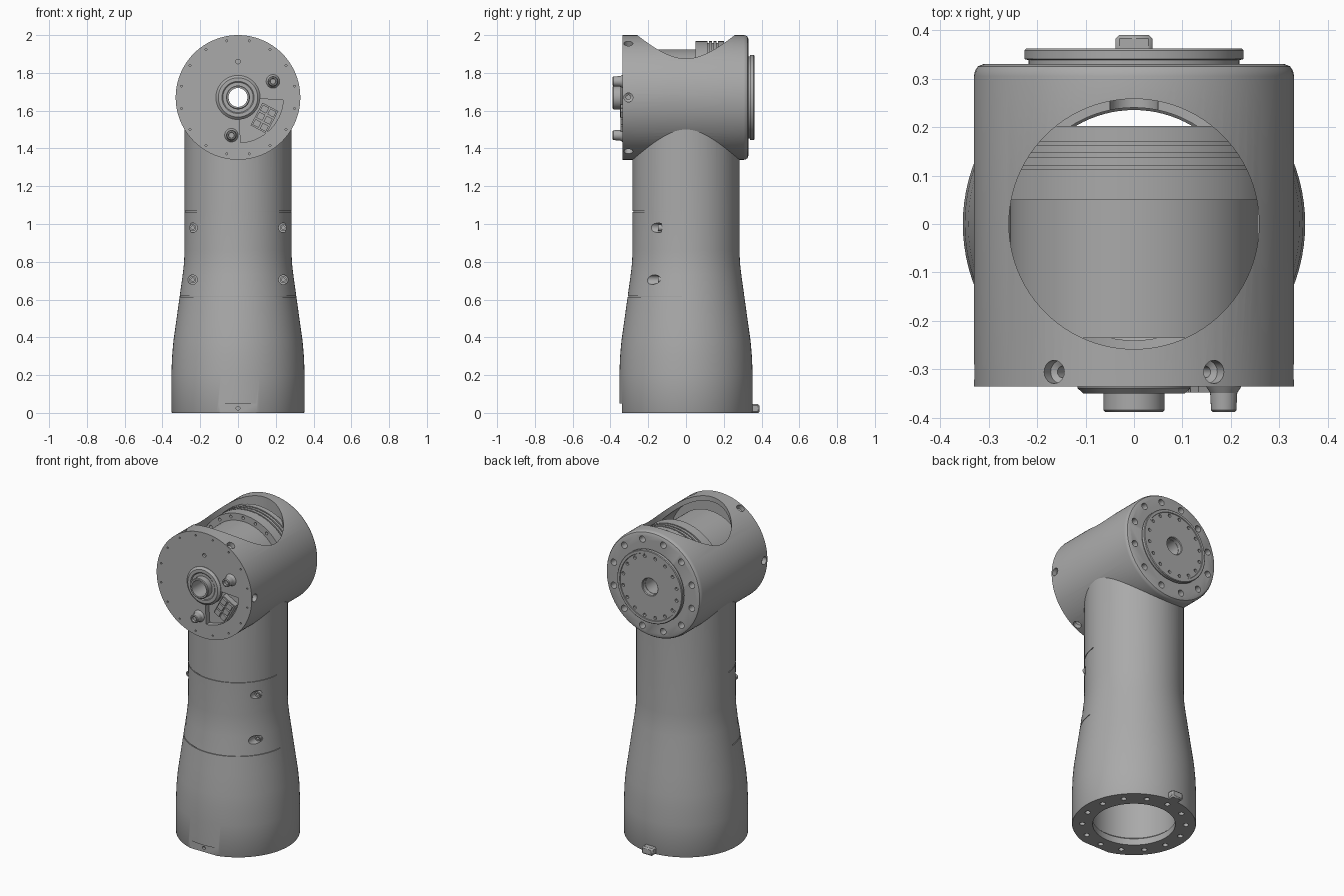
import bpy, bmesh, math
from mathutils import Matrix, Vector

cube = bpy.data.objects.get("Cube")
if cube:
    bpy.data.objects.remove(cube, do_unlink=True)

HEAD_Z = 1.67
UP = Matrix.Identity(4)
HEAD = Matrix.Translation((0, 0, HEAD_Z)) @ Matrix.Rotation(-math.pi / 2, 4, 'X')  # local z runs to the back

grey = bpy.data.materials.new("machined grey")
grey.use_nodes = True
grey.diffuse_color = (0.4, 0.4, 0.4, 1)
grey.node_tree.nodes["Principled BSDF"].inputs["Base Color"].default_value = (0.4, 0.4, 0.4, 1)


def finish(name, bm):
    bmesh.ops.recalc_face_normals(bm, faces=bm.faces)
    mesh = bpy.data.meshes.new(name)
    bm.to_mesh(mesh)
    bm.free()
    mesh.materials.append(grey)
    ob = bpy.data.objects.new(name, mesh)
    bpy.context.scene.collection.objects.link(ob)
    return ob


def lathe(name, profile, frame=UP, tube=False, n=96, start=0.0, sweep=math.tau):
    """Revolve (radius, height) points; tube closes the profile on itself."""
    bm = bmesh.new()
    full = sweep > 6.28
    steps = n if full else n + 1
    rings = []
    for i in range(steps):
        a = start + sweep * i / n
        rings.append([bm.verts.new(frame @ Vector((r * math.cos(a), r * math.sin(a), h))) for r, h in profile])
    m = len(profile)
    for i in range(n):
        a, b = rings[i], rings[(i + 1) % steps]
        for j in range(m if tube else m - 1):
            k = (j + 1) % m
            bm.faces.new((a[j], a[k], b[k], b[j]))
    if not full:
        bm.faces.new(rings[0])
        bm.faces.new(rings[-1])
    elif not tube:
        bm.faces.new([r[0] for r in rings])
        bm.faces.new([r[-1] for r in rings])
    return finish(name, bm)


def rod(name, r, z0, z1, frame=UP, n=20):
    return lathe(name, [(r, z0), (r, z1)], frame, n=n)


def box(name, size, frame):
    bm = bmesh.new()
    bmesh.ops.create_cube(bm, size=1, matrix=frame @ Matrix.Diagonal((*size, 1)))
    return finish(name, bm)


def boolean(ob, others, operation='DIFFERENCE'):
    group = bpy.data.collections.new("cutters")
    for o in others:
        group.objects.link(o)
    mod = ob.modifiers.new("cut", 'BOOLEAN')
    mod.operation, mod.solver = operation, 'EXACT'
    mod.operand_type, mod.collection = 'COLLECTION', group
    bpy.context.view_layer.objects.active = ob
    bpy.ops.object.modifier_apply(modifier=mod.name)
    for o in others:
        bpy.data.objects.remove(o, do_unlink=True)
    bpy.data.collections.remove(group)


def ring_of_holes(count, radius, hole, z0, z1, frame, offset=0.0):
    out = []
    for i in range(count):
        a = math.tau * (i + offset) / count
        shift = Matrix.Translation((radius * math.cos(a), radius * math.sin(a), 0))
        out.append(rod("hole", hole, z0, z1, frame @ shift, 14))
    return out


def at_face(x, z):
    """Frame on the head axis direction, through a point of the front face."""
    return HEAD @ Matrix.Translation((x, HEAD_Z - z, 0))


# Arm and head joined into one housing
housing = lathe("housing", [(0.35, 0), (0.353, 0.006), (0.353, 0.2), (0.349, 0.3), (0.342, 0.38), (0.325, 0.5),
                            (0.307, 0.63), (0.293, 0.73), (0.286, 0.79), (0.283, 0.86), (0.283, HEAD_Z)])
head = lathe("head", [(0.33, -0.335), (0.33, 0.305), (0.328, 0.316), (0.322, 0.325), (0.31, 0.33)], HEAD)
boolean(housing, [head], 'UNION')

# Hollow interior, top opening, axis bore
boolean(housing, [
    lathe("arm_bore", [(0.235, -0.1), (0.235, 0.04), (0.245, 0.05), (0.245, 0.7), (0.24, 0.8), (0.24, HEAD_Z)]),
    rod("head_bore", 0.3, -0.27, 0.2, HEAD, 96),
    rod("top_opening", 0.258, HEAD_Z, 2.2, UP, 96),
    rod("axis_bore", 0.05, -0.5, 0.5, HEAD, 48)])

# Cover seams on the front half of the arm, foot flat, connector pocket
cuts = [lathe("seam", [(r - 0.005, z), (r + 0.03, z), (r + 0.03, z + 0.005), (r - 0.005, z + 0.005)],
              UP, True, 48, math.pi + 0.07, math.pi - 0.14) for r, z in ((0.309, 0.613), (0.283, 1.063))]
cuts.append(box("foot_flat", (0.5, 0.1, 0.1), Matrix.Translation((0, -0.388, 0))))
cuts.append(lathe("pocket", [(0.07, -0.4), (0.24, -0.4), (0.24, -0.3), (0.07, -0.3)],
                  HEAD, True, 32, 0.06, math.pi / 2 - 0.12))

# Screw holes in the arm cover
for x in (-0.24, 0.24):
    for z in (0.705, 0.98):
        cuts.append(rod("hole", 0.025, -0.5, -0.13, at_face(x, z)))
# Radial screw holes round the front of the head
for i in range(6):
    turn = Matrix.Rotation(math.radians(30 + 60 * i), 4, 'Y')
    frame = Matrix.Translation((0, -0.305, HEAD_Z)) @ turn
    cuts.append(lathe("hole", [(0.012, 0.25), (0.012, 0.295), (0.024, 0.302), (0.024, 0.4)], frame, n=20))
# Bolt circles and marks
cuts += ring_of_holes(12, 0.28, 0.02, 0.28, 0.4, HEAD, 0.5)
cuts += ring_of_holes(14, 0.295, 0.016, -0.1, 0.06, UP, 0.5)
cuts += ring_of_holes(16, 0.305, 0.005, -0.4, -0.325, HEAD, 0.5)
cuts.append(rod("hole", 0.012, -0.4, -0.32, at_face(0, 1.86)))
cuts.append(rod("hole", 0.01, -0.4, -0.32, at_face(0, 0.025)))
boolean(housing, cuts)

# Locating key at the back of the foot
key = box("foot_key", (0.076, 0.07, 0.046), Matrix.Translation((0, 0.355, 0.023)))
bevel = key.modifiers.new("bevel", 'BEVEL')
bevel.width, bevel.segments = 0.008, 1

# Motor inside the head, with a grooved flange
motor_profile = [(0.05, -0.235), (0.255, -0.235), (0.255, 0.05), (0.298, 0.05)]
for y in (0.117, 0.142, 0.166):
    motor_profile += [(0.298, y - 0.004), (0.288, y - 0.004), (0.288, y + 0.004), (0.298, y + 0.004)]
motor_profile += [(0.298, 0.202), (0.05, 0.202)]
motor = lathe("motor", motor_profile, HEAD, True)
boolean(motor, ring_of_holes(20, 0.277, 0.009, 0, 0.08, HEAD))

# Output disc on the back
disc = lathe("output_disc", [(0.052, 0.32), (0.218, 0.32), (0.218, 0.338), (0.226, 0.34), (0.226, 0.358),
                             (0.222, 0.362), (0.207, 0.362), (0.205, 0.358), (0.056, 0.358), (0.052, 0.354)], HEAD, True)
boolean(disc, ring_of_holes(16, 0.188, 0.01, 0.345, 0.4, HEAD, 0.5))

# Hollow boss on the front
lathe("front_boss", [(0.05, -0.32), (0.117, -0.32), (0.117, -0.338), (0.104, -0.35), (0.085, -0.35),
                     (0.08, -0.346), (0.063, -0.346), (0.063, -0.384), (0.059, -0.388), (0.05, -0.388)], HEAD, True, 64)

# Two connector posts
for name, x, z in (("upper_post", 0.185, 1.755), ("lower_post", -0.035, 1.47)):
    lathe(name, [(0.036, -0.33), (0.036, -0.336), (0.028, -0.348), (0.026, -0.384), (0.022, -0.388),
                 (0.016, -0.388), (0.014, -0.375)], at_face(x, z), n=32)

# Socket block with six cells
socket = (Matrix.Translation((0.14, -0.315, 1.56)) @ Matrix.Rotation(math.radians(28), 4, 'Y'))
box("socket_block", (0.095, 0.04, 0.135), socket)
for i in (-0.5, 0.5):
    for k in (-1, 0, 1):
        box("socket_cell", (0.036, 0.02, 0.034), socket @ Matrix.Translation((0.044 * i, -0.022, 0.043 * k)))

# Screw heads in the arm cover
for x in (-0.24, 0.24):
    for z in (0.705, 0.98):
        lathe("cover_screw", [(0.009, -0.128), (0.018, -0.128), (0.018, -0.148), (0.009, -0.148)],
              at_face(x, z), True, 18)

# Smooth round surfaces, sharp edges
for ob in bpy.context.scene.objects:
    if ob.type == 'MESH':
        bpy.ops.object.select_all(action='DESELECT')
        ob.select_set(True)
        bpy.context.view_layer.objects.active = ob
        bpy.ops.object.shade_smooth_by_angle(angle=math.radians(30))
